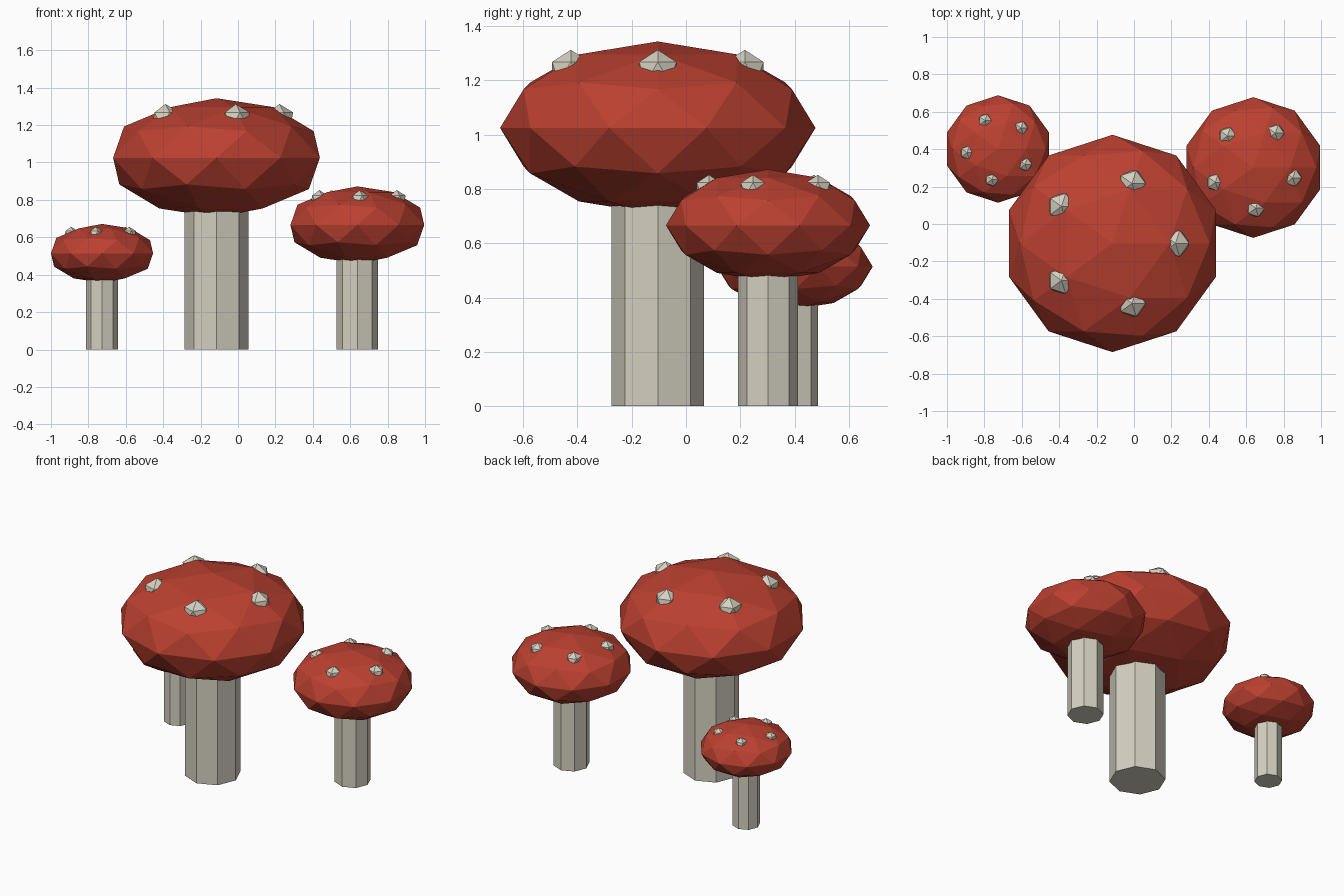
import bpy
import math

if "Cube" in bpy.data.objects:
    bpy.data.objects.remove(bpy.data.objects["Cube"])


def material(name, color):
    m = bpy.data.materials.new(name)
    m.diffuse_color = (*color, 1.0)
    m.use_nodes = True
    m.node_tree.nodes["Principled BSDF"].inputs["Base Color"].default_value = m.diffuse_color
    return m


RED = material("cap red", (0.50, 0.052, 0.030))
CREAM = material("pale cream", (0.66, 0.63, 0.53))


def finish(name, mat):
    ob = bpy.context.object
    ob.name = name
    ob.data.materials.append(mat)
    return ob


def mushroom(label, x, y, z, r, phase):
    """z is the height of the cap's widest ring, r the cap radius."""
    # octagonal stem, ending inside the cap
    bpy.ops.mesh.primitive_cylinder_add(vertices=8, radius=0.294 * r, depth=z,
                                        location=(x, y, z / 2))
    finish(label + "_stem", CREAM)

    # flattened faceted cap
    bpy.ops.mesh.primitive_ico_sphere_add(subdivisions=2, radius=r, location=(x, y, z))
    cap = finish(label + "_cap", RED)
    cap.scale.z = 0.548

    # ring of five half-sunken spots
    for i in range(5):
        a = phase + i * math.tau / 5
        bpy.ops.mesh.primitive_ico_sphere_add(
            subdivisions=1, radius=0.14 * r,
            location=(x + 0.58 * r * math.cos(a), y + 0.58 * r * math.sin(a), z + 0.355 * r))
        finish(f"{label}_spot_{i + 1}", CREAM)


mushroom("large", -0.115, -0.104, 1.025, 0.581, 0.0)
mushroom("medium", 0.638, 0.302, 0.666, 0.376, 1.0)
mushroom("small", -0.727, 0.401, 0.514, 0.287, 2.0)
